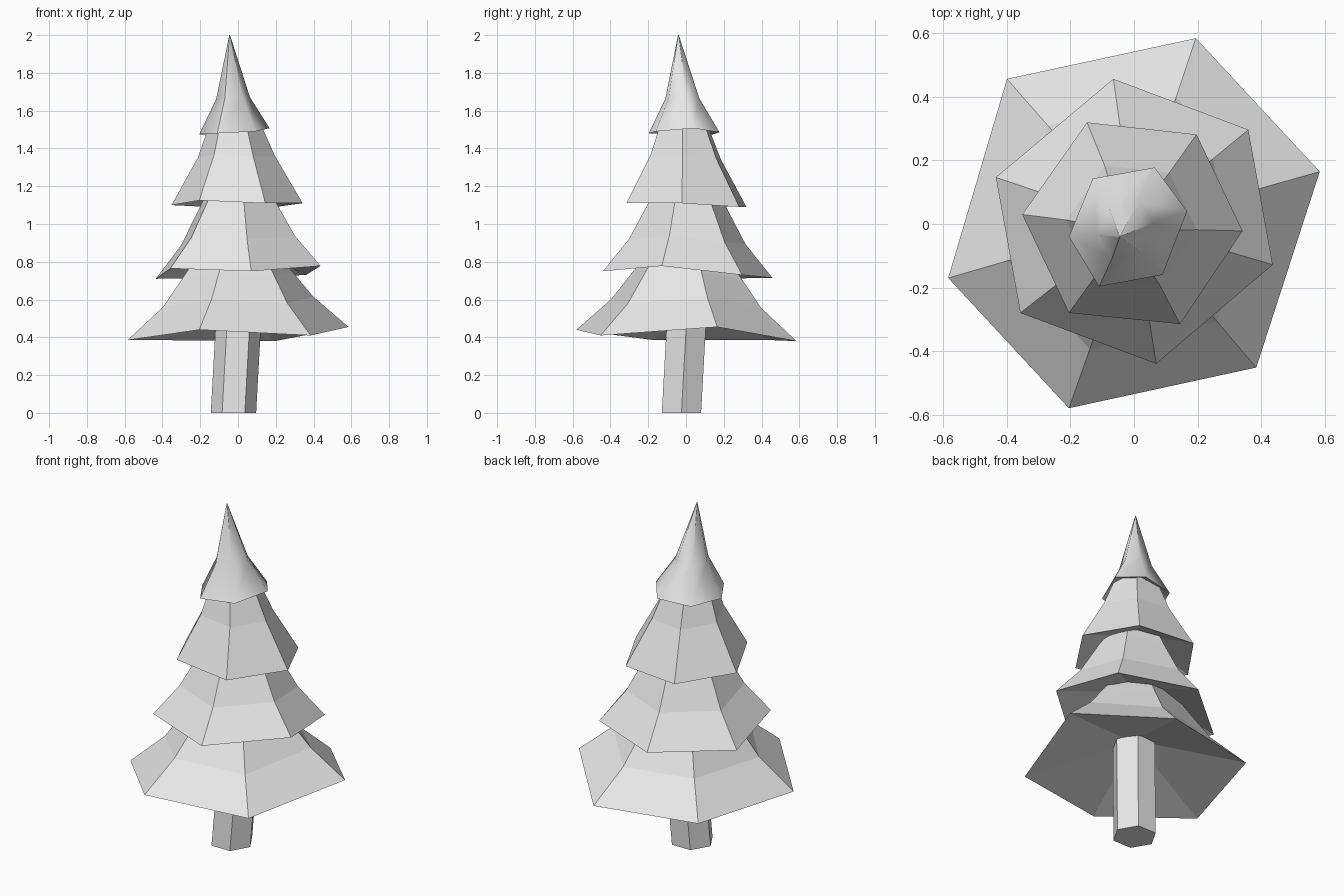
import bpy, bmesh, math

cube = bpy.data.objects.get("Cube")
if cube:
    bpy.data.objects.remove(cube, do_unlink=True)

grey = bpy.data.materials.new("light grey")
grey.use_nodes = True
colour = (0.8, 0.8, 0.8, 1)
grey.diffuse_color = colour
grey.node_tree.nodes["Principled BSDF"].inputs["Base Color"].default_value = colour


def loft(name, rings, smooth=False):
    """Skin a stack of equal-sided rings and close both ends."""
    bm = bmesh.new()
    loops = [[bm.verts.new(p) for p in ring] for ring in rings]
    for a, b in zip(loops, loops[1:]):
        for i in range(len(a)):
            j = (i + 1) % len(a)
            bm.faces.new((a[i], a[j], b[j], b[i]))
    bm.faces.new(loops[0][::-1])
    bm.faces.new(loops[-1])
    bmesh.ops.remove_doubles(bm, verts=bm.verts, dist=0.0005)
    bmesh.ops.recalc_face_normals(bm, faces=bm.faces)
    mesh = bpy.data.meshes.new(name)
    bm.to_mesh(mesh)
    bm.free()
    mesh.materials.append(grey)
    obj = bpy.data.objects.new(name, mesh)
    bpy.context.collection.objects.link(obj)
    if smooth:
        bpy.ops.object.select_all(action="DESELECT")
        obj.select_set(True)
        bpy.context.view_layer.objects.active = obj
        bpy.ops.object.shade_smooth_by_angle(angle=math.radians(62))
    return obj


def tier(name, rim, profile, smooth=False):
    """Skirt of branches: profile rows are (scale, rise, wave kept, centre x, centre y)."""
    mean = sum(p[2] for p in rim) / len(rim)
    rings = []
    for scale, rise, wave, cx, cy in profile:
        rings.append([(cx + x * scale, cy + y * scale, mean + rise + (z - mean) * wave)
                      for x, y, z in rim])
    return loft(name, rings, smooth)


# Leaning six-sided trunk
def hexagon(c, z, r=0.12):
    return [(c + r * math.cos(k * math.pi / 3), c + r * math.sin(k * math.pi / 3), z)
            for k in range(6)]


loft("trunk", [hexagon(-0.024, 0), hexagon(0.008, 0.58)])

# Branch tiers, bottom to top, each with a hollow underside and a wavy rim
tier("branches_bottom",
     [(0.195, 0.585, 0.38), (-0.4, 0.457, 0.385), (-0.585, -0.17, 0.385),
      (-0.205, -0.58, 0.44), (0.385, -0.452, 0.41), (0.585, 0.165, 0.455)],
     [(0.2, 0.13, 0, 0, 0), (1, 0, 1, 0, 0), (0.68, 0.17, 0.8, 0, 0),
      (0.5, 0.315, 0.4, 0, 0), (0.36, 0.43, 0, 0, 0)])

tier("branches_lower_middle",
     [(-0.065, 0.457, 0.715), (-0.435, 0.147, 0.71), (-0.358, -0.28, 0.765),
      (0.07, -0.44, 0.75), (0.437, -0.128, 0.778), (0.36, 0.297, 0.73)],
     [(0.25, 0.11, 0, 0, 0), (1, 0, 1, 0, 0), (0.69, 0.17, 0.7, 0, 0),
      (0.45, 0.37, 0.3, 0, 0), (0.38, 0.43, 0, 0, 0)])

tier("branches_upper_middle",
     [(-0.148, 0.32, 1.09), (-0.352, 0.03, 1.1), (-0.205, -0.28, 1.125),
      (0.145, -0.315, 1.11), (0.342, -0.022, 1.11), (0.197, 0.282, 1.09)],
     [(0.3, 0.09, 0, 0, 0), (1, 0, 1, 0, 0), (0.59, 0.25, 0.7, -0.005, -0.005),
      (0.43, 0.39, 0.3, -0.012, -0.01), (0.36, 0.46, 0, -0.015, -0.012)])

# Smooth pointed top
tier("treetop",
     [(0.065, 0.178, 1.485), (-0.13, 0.143, 1.475), (-0.205, -0.04, 1.475),
      (-0.11, -0.197, 1.48), (0.09, -0.16, 1.49), (0.167, 0.04, 1.507)],
     [(0.4, 0.06, 0, 0, 0), (1, 0, 1, 0, 0), (0.48, 0.18, 0.3, -0.017, -0.015),
      (0.01, 0.5147, 0, -0.044, -0.04)], smooth=True)
